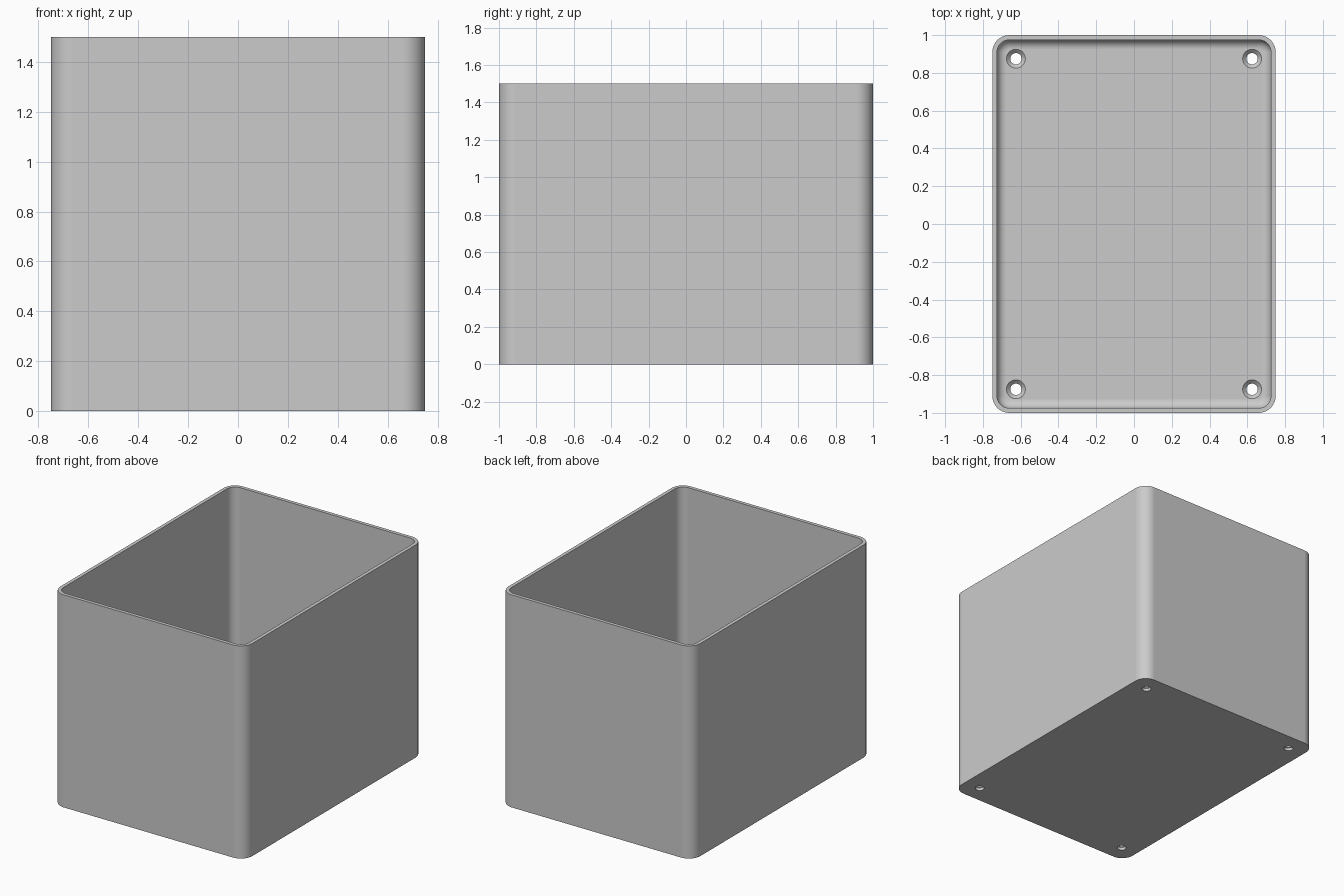
import bpy, bmesh
from math import sin, cos, pi

HALF_X, HALF_Y, HEIGHT = 0.75, 1.0, 1.5
CORNER, WALL, FLOOR, FILLET = 0.09, 0.025, 0.04, 0.05
SEGMENTS = 10

if "Cube" in bpy.data.objects:
    bpy.data.objects.remove(bpy.data.objects["Cube"], do_unlink=True)

grey = bpy.data.materials.new("light grey")
grey.use_nodes = True
grey.diffuse_color = (0.6, 0.6, 0.6, 1)
grey.node_tree.nodes["Principled BSDF"].inputs["Base Color"].default_value = (0.6, 0.6, 0.6, 1)


def rounded_loop(bm, inset, z):
    """Ring of vertices around a rounded rectangle, shrunk by inset."""
    r = CORNER - inset
    verts = []
    for k, (sx, sy) in enumerate([(1, 1), (-1, 1), (-1, -1), (1, -1)]):
        for i in range(SEGMENTS + 1):
            a = (k + i / SEGMENTS) * pi / 2
            verts.append(bm.verts.new((sx * (HALF_X - CORNER) + r * cos(a),
                                       sy * (HALF_Y - CORNER) + r * sin(a), z)))
    return verts


def circle_loop(bm, x, y, r, z, n=32):
    return [bm.verts.new((x + r * cos(2 * pi * i / n), y + r * sin(2 * pi * i / n), z))
            for i in range(n)]


def skin(bm, loops):
    """Bridge consecutive rings and cap both ends."""
    for a, b in zip(loops, loops[1:]):
        for i in range(len(a)):
            j = (i + 1) % len(a)
            bm.faces.new((a[i], a[j], b[j], b[i]))
    bm.faces.new(loops[0][::-1])
    bm.faces.new(loops[-1])


def finish(bm, name):
    bmesh.ops.recalc_face_normals(bm, faces=bm.faces)
    mesh = bpy.data.meshes.new(name)
    bm.to_mesh(mesh)
    bm.free()
    mesh.materials.append(grey)
    obj = bpy.data.objects.new(name, mesh)
    bpy.context.collection.objects.link(obj)
    return obj


# Open box: outer wall, rim, inner wall and filleted floor
bm = bmesh.new()
profile = [(0, 0), (0, HEIGHT), (WALL, HEIGHT)]
for i in range(SEGMENTS + 1):
    a = i / SEGMENTS * pi / 2
    profile.append((WALL + FILLET * (1 - cos(a)), FLOOR + FILLET * (1 - sin(a))))
skin(bm, [rounded_loop(bm, d, z) for d, z in profile])
box = finish(bm, "open_box")

# Countersunk screw holes near the four floor corners
bm = bmesh.new()
for x in (-0.625, 0.625):
    for y in (-0.875, 0.875):
        skin(bm, [circle_loop(bm, x, y, r, z) for r, z in
                  [(0.03, -0.1), (0.03, FLOOR - 0.02), (0.05, FLOOR), (0.05, FLOOR + 0.1)]])
cutter = finish(bm, "screw_hole_cutter")
cutter.hide_render = True

holes = box.modifiers.new("screw_holes", 'BOOLEAN')
holes.operation = 'DIFFERENCE'
holes.solver = 'EXACT'
holes.object = cutter

bpy.ops.object.select_all(action='DESELECT')
box.select_set(True)
bpy.context.view_layer.objects.active = box
bpy.ops.object.modifier_apply(modifier=holes.name)
bpy.data.objects.remove(cutter, do_unlink=True)

# Smooth corners, crisp rim and flat walls
bpy.ops.object.shade_smooth_by_angle(angle=pi / 6)
normals = box.modifiers.new("flat_walls", 'WEIGHTED_NORMAL')
normals.keep_sharp = True
